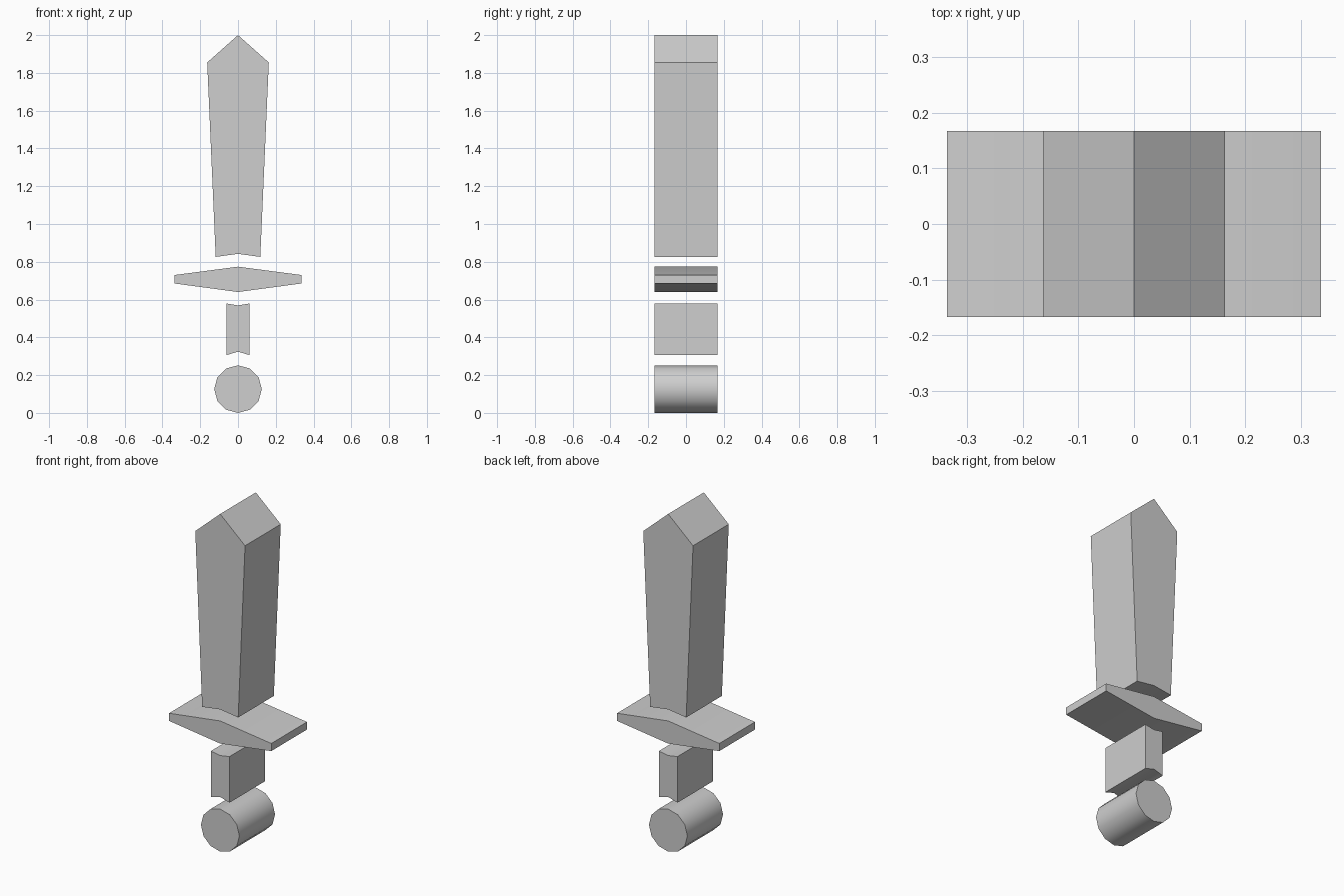
import bpy
import bmesh
from math import radians, sin, cos, tau

cube = bpy.data.objects.get("Cube")
if cube:
    bpy.data.objects.remove(cube, do_unlink=True)

HALF_DEPTH = 0.167

grey = bpy.data.materials.new("light_grey")
grey.use_nodes = True
colour = (0.62, 0.62, 0.62, 1.0)
grey.diffuse_color = colour
grey.node_tree.nodes["Principled BSDF"].inputs["Base Color"].default_value = colour


def extruded(name, outline):
    """Extrude a closed front outline of (x, z) points through the depth."""
    bm = bmesh.new()
    face = bm.faces.new([bm.verts.new((x, -HALF_DEPTH, z)) for x, z in outline])
    result = bmesh.ops.extrude_face_region(bm, geom=[face], use_keep_orig=True)
    moved = [v for v in result["geom"] if isinstance(v, bmesh.types.BMVert)]
    bmesh.ops.translate(bm, vec=(0, 2 * HALF_DEPTH, 0), verts=moved)
    bmesh.ops.recalc_face_normals(bm, faces=bm.faces)
    mesh = bpy.data.meshes.new(name)
    bm.to_mesh(mesh)
    bm.free()
    mesh.materials.append(grey)
    obj = bpy.data.objects.new(name, mesh)
    bpy.context.collection.objects.link(obj)
    bpy.ops.object.select_all(action="DESELECT")
    obj.select_set(True)
    bpy.context.view_layer.objects.active = obj
    bpy.ops.object.shade_smooth_by_angle(angle=radians(40))
    return obj


def mirrored(right_half):
    """Complete a half outline whose first and last points lie on x = 0."""
    return right_half + [(-x, z) for x, z in reversed(right_half[1:-1])]


# Blade: widens upward to a pointed tip, notched underneath
extruded("blade", mirrored([(0, 0.842), (0.118, 0.826), (0.163, 1.855), (0, 2.0)]))

# Crossguard: flattened diamond with blunt ends
extruded("guard", mirrored([(0, 0.64), (0.335, 0.685), (0.335, 0.73), (0, 0.774)]))

# Grip: block notched above and below
extruded("grip", mirrored([(0, 0.324), (0.061, 0.306), (0.061, 0.579), (0, 0.569)]))

# Pommel: twelve-sided cylinder lying along the depth
radius = 0.126
extruded("pommel", [(radius * sin(tau * i / 12), radius + radius * cos(tau * i / 12))
                    for i in range(12)])
